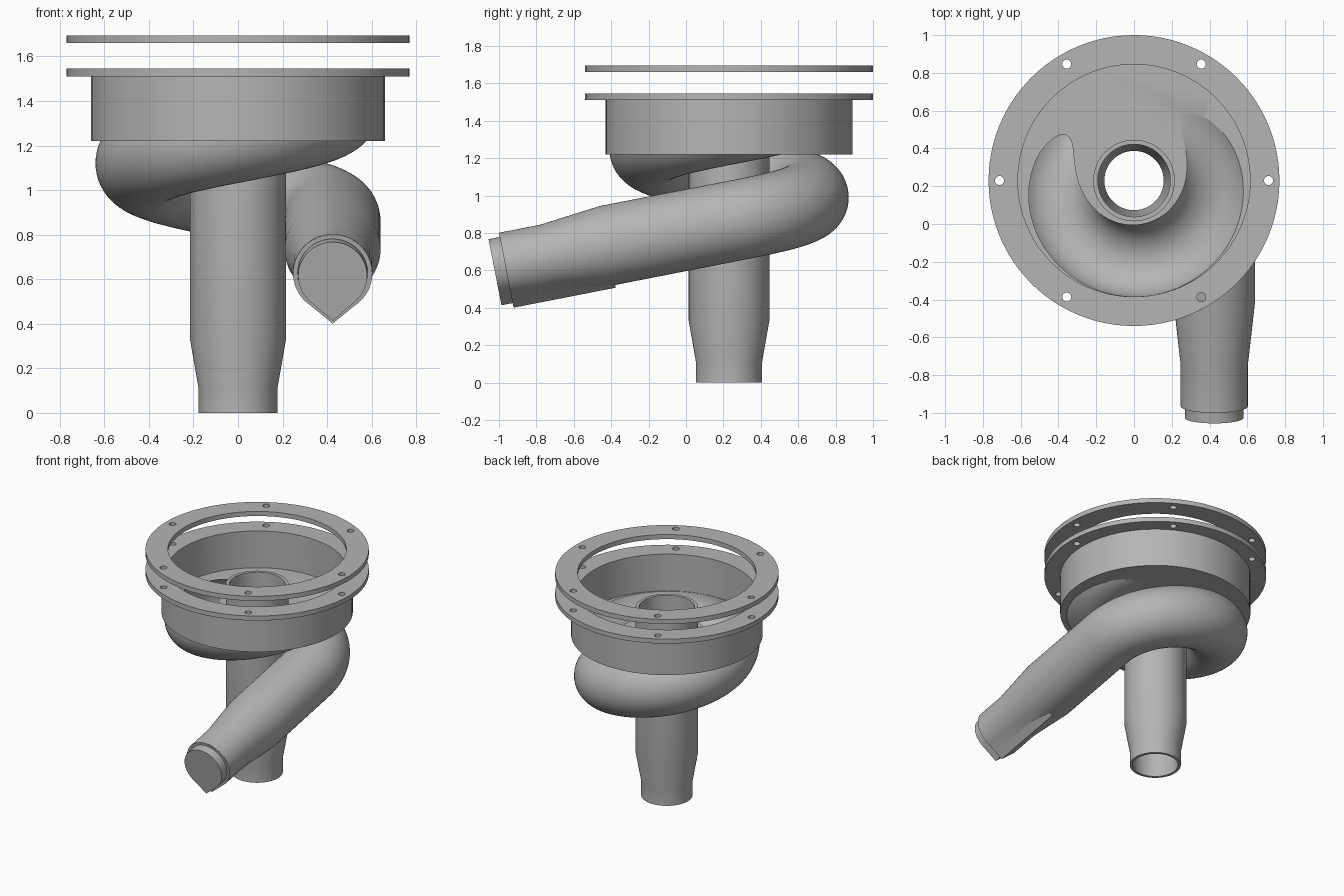
import bpy, bmesh
from math import sin, cos, pi, radians, acos, sqrt
from mathutils import Vector

cube = bpy.data.objects.get("Cube")
if cube:
    bpy.data.objects.remove(cube)

CY = 0.23            # y of the main vertical axis
COIL_R = 0.425       # radius of the coil centre line
RISE = 0.083         # coil climb per radian
START_Z = 0.86       # coil height where the straight outlet begins
SLOPE = RISE / COIL_R
OUT_LEN = 1.196      # outlet length along y
SEG = 96

grey = bpy.data.materials.new("plain grey")
grey.use_nodes = True
colour = (0.46, 0.46, 0.46, 1)
grey.diffuse_color = colour
grey.node_tree.nodes["Principled BSDF"].inputs["Base Color"].default_value = colour


def finish(name, bm):
    bmesh.ops.recalc_face_normals(bm, faces=bm.faces)
    mesh = bpy.data.meshes.new(name)
    bm.to_mesh(mesh)
    bm.free()
    mesh.materials.append(grey)
    obj = bpy.data.objects.new(name, mesh)
    bpy.context.collection.objects.link(obj)
    return obj


def loft(name, rings):
    """Capped skin through equally long rings of points."""
    bm = bmesh.new()
    loops = [[bm.verts.new(p) for p in ring] for ring in rings]
    n = len(loops[0])
    for a, b in zip(loops, loops[1:]):
        for i in range(n):
            j = (i + 1) % n
            bm.faces.new((a[i], a[j], b[j], b[i]))
    bm.faces.new(loops[0])
    bm.faces.new(loops[-1])
    return finish(name, bm)


def turned(name, profile, x=0, y=CY, seg=SEG):
    """Solid of revolution from (radius, z) pairs."""
    return loft(name, [[(x + r * cos(2 * pi * i / seg), y + r * sin(2 * pi * i / seg), z)
                        for i in range(seg)] for r, z in profile])


def section(pos, tangent, radius, tip=0, seg=64):
    """Round section, drawn out to a point below when tip is given."""
    side = tangent.cross(Vector((0, 0, 1))).normalized()
    up = side.cross(tangent).normalized()
    reach = acos(radius / tip) if tip else 0
    ring = []
    for i in range(seg):
        a = 2 * pi * i / seg
        off = min(a, 2 * pi - a)
        r = radius / cos(reach - off) if off < reach else radius
        ring.append(pos + side * r * sin(a) - up * r * cos(a))
    return ring


def outlet(dist, radius, tip=0):
    pos = Vector((COIL_R, CY - dist, START_Z - SLOPE * dist))
    return section(pos, Vector((0, 1, SLOPE)), radius, tip)


def coil(degrees, radius):
    a = radians(degrees)
    pos = Vector((COIL_R * cos(a), CY + COIL_R * sin(a), START_Z + RISE * a))
    return section(pos, Vector((-sin(a), cos(a), SLOPE)), radius)


def spiral_pipe(name, end, narrow, wide, last):
    rings = [outlet(end, narrow), outlet(0.975, narrow), outlet(0.65, wide)]
    return loft(name, rings + [coil(d, wide) for d in range(0, last + 1, 4)])


def combine(target, tool, operation):
    mod = target.modifiers.new(operation, 'BOOLEAN')
    mod.operation = operation
    mod.solver = 'EXACT'
    mod.object = tool
    bpy.context.view_layer.objects.active = target
    bpy.ops.object.modifier_apply(modifier=mod.name)


def add(target, tool):
    combine(target, tool, 'UNION')
    bpy.data.objects.remove(tool)


def cut(target, tool, keep=False):
    combine(target, tool, 'DIFFERENCE')
    if not keep:
        bpy.data.objects.remove(tool)


# Flanged bowl with the coil merged into its floor
body = turned("spiral_bowl_body", [(0.66, 1.22), (0.66, 1.51), (0.77, 1.51), (0.77, 1.545),
                                   (0.3, 1.545)])
add(body, spiral_pipe("spiral_pipe", OUT_LEN - 0.002, 0.178, 0.215, 400))
cut(body, turned("bowl_cavity", [(0.618, 1.265), (0.618, 2)]))

# Pointed keel under the outlet
add(body, loft("outlet_keel", [outlet(OUT_LEN, 0.1765, 0.23), outlet(0.65, 0.1765, 0.23)]))

# Vertical centre pipe
add(body, turned("centre_pipe", [(0.177, 0), (0.177, 0.11), (0.2155, 0.33), (0.2155, 1.43)]))

# Hollow out the passages
cut(body, spiral_pipe("spiral_bore", OUT_LEN + 0.05, 0.157, 0.19, 440))
cut(body, loft("keel_bore", [outlet(OUT_LEN + 0.06, 0.155, 0.205), outlet(0.68, 0.155, 0.205)]))
cut(body, turned("centre_bore", [(0.157, -0.1), (0.157, 0.11), (0.192, 0.33), (0.192, 1.6)]))

# Loose clamping ring above the bowl
ring = turned("clamp_ring", [(0.77, 1.66), (0.77, 1.695)])
cut(ring, turned("ring_opening", [(0.615, 1.5), (0.615, 1.8)]))

# Six bolt holes through flange and ring
for k in range(6):
    a = k * pi / 3
    hole = turned("bolt_hole", [(0.024, 1.4), (0.024, 1.8)],
                  0.712 * cos(a), CY + 0.712 * sin(a), 24)
    cut(body, hole, keep=True)
    cut(ring, hole)

# Smooth curved walls, crisp edges
for obj in (body, ring):
    bpy.ops.object.select_all(action='DESELECT')
    obj.select_set(True)
    bpy.context.view_layer.objects.active = obj
    bpy.ops.object.shade_smooth_by_angle(angle=radians(25))
